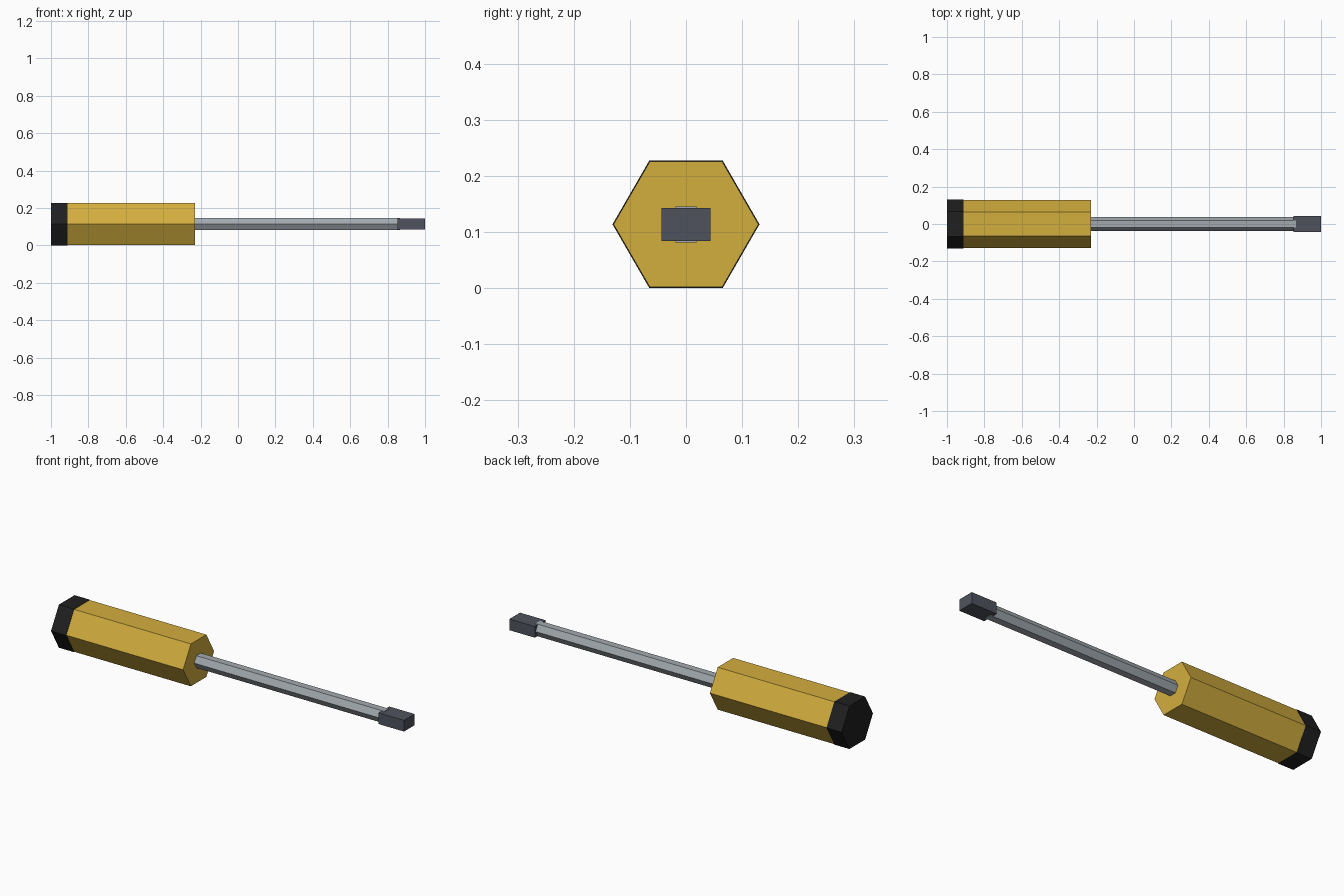
import bpy, bmesh, math
from mathutils import Matrix

if "Cube" in bpy.data.objects:
    bpy.data.objects.remove(bpy.data.objects["Cube"])

R = 0.131                                # end cap radius
AXIS_Z = R * math.cos(math.radians(30))  # cap's flat rests on z = 0


def material(name, rgb):
    m = bpy.data.materials.new(name)
    m.diffuse_color = (*rgb, 1)
    m.use_nodes = True
    m.node_tree.nodes["Principled BSDF"].inputs["Base Color"].default_value = m.diffuse_color
    return m


gold = material("gold_plastic", (0.65, 0.42, 0.048))
black = material("black_rubber", (0.014, 0.014, 0.015))
steel = material("light_steel", (0.36, 0.40, 0.43))
dark = material("dark_steel", (0.078, 0.086, 0.11))


def finish(name, bm, mat):
    mesh = bpy.data.meshes.new(name)
    bm.to_mesh(mesh)
    bm.free()
    mesh.materials.append(mat)
    ob = bpy.data.objects.new(name, mesh)
    bpy.context.collection.objects.link(ob)


def hex_bar(name, x0, x1, radius, mat):
    """Hexagonal bar along x, flats facing up and down, corners at +-y."""
    bm = bmesh.new()
    ring = [bm.verts.new((x0, radius * math.cos(i * math.pi / 3),
                          AXIS_Z + radius * math.sin(i * math.pi / 3))) for i in range(6)]
    base = bm.faces.new(ring)
    ext = bmesh.ops.extrude_face_region(bm, geom=[base], use_keep_orig=True)
    moved = [v for v in ext["geom"] if isinstance(v, bmesh.types.BMVert)]
    bmesh.ops.translate(bm, verts=moved, vec=(x1 - x0, 0, 0))
    bmesh.ops.recalc_face_normals(bm, faces=bm.faces)
    finish(name, bm, mat)


# Grip, end cap and shaft
hex_bar("end_cap", -1.0, -0.912, R, black)
hex_bar("handle", -0.912, -0.23, 0.129, gold)
hex_bar("shaft", -0.25, 0.867, 0.037, steel)

# Flat block tip
bm = bmesh.new()
bmesh.ops.create_cube(bm, size=1, matrix=Matrix.Translation((0.926, 0, AXIS_Z))
                      @ Matrix.Diagonal((0.148, 0.088, 0.059, 1)))
finish("tip", bm, dark)
